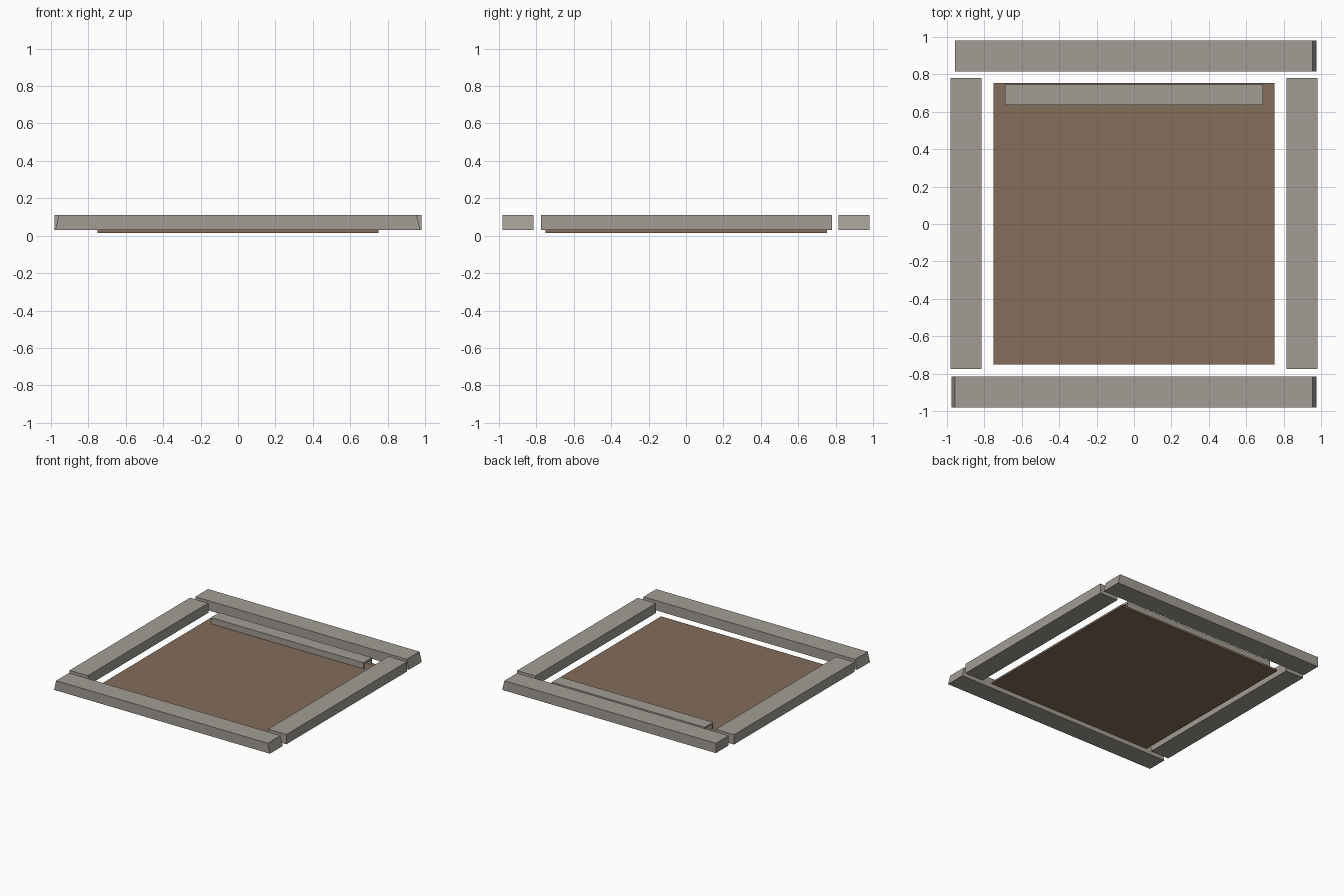
import bpy
import bmesh

cube = bpy.data.objects.get("Cube")
if cube:
    bpy.data.objects.remove(cube, do_unlink=True)


def material(name, colour):
    mat = bpy.data.materials.new(name)
    mat.use_nodes = True
    mat.diffuse_color = colour
    mat.node_tree.nodes["Principled BSDF"].inputs["Base Color"].default_value = colour
    return mat


stone = material("warm grey", (0.36, 0.34, 0.30, 1))
earth = material("brown", (0.227, 0.153, 0.105, 1))


def add_box(bm, low, high):
    """Add an axis-aligned box and return its vertices."""
    verts = bmesh.ops.create_cube(bm, size=1)["verts"]
    for v in verts:
        for i in range(3):
            v.co[i] = high[i] if v.co[i] > 0 else low[i]
    return verts


def finish(name, bm, mat):
    mesh = bpy.data.meshes.new(name)
    bm.to_mesh(mesh)
    bm.free()
    mesh.materials.append(mat)
    obj = bpy.data.objects.new(name, mesh)
    bpy.context.collection.objects.link(obj)
    return obj


BASE, TOP = 0.03, 0.11
OUTER, INNER = 0.98, 0.815

# Thin base panel
bm = bmesh.new()
add_box(bm, (-0.75, -0.75, 0.015), (0.75, 0.755, BASE))
finish("base_panel", bm, earth)

# Side planks
for name, side in (("left_plank", 1), ("right_plank", -1)):
    bm = bmesh.new()
    x0, x1 = sorted((side * INNER, side * OUTER))
    add_box(bm, (x0, -0.775, BASE), (x1, 0.78, TOP))
    finish(name, bm, stone)

# Front and back rails, with ends cut at a slight slant
for name, side in (("front_rail", -1), ("back_rail", 1)):
    bm = bmesh.new()
    y0, y1 = sorted((side * INNER, side * OUTER))
    for v in add_box(bm, (-0.957, y0, BASE), (0.955, y1, TOP)):
        slanted_end = v.co.x > 0 or side < 0
        if slanted_end and v.co.z < TOP - 0.01:
            v.co.x += 0.02 if v.co.x > 0 else -0.02
    finish(name, bm, stone)

# Hollow bar along the back of the panel, open at both ends
bm = bmesh.new()
add_box(bm, (-0.69, 0.635, 0.065), (0.69, 0.745, 0.08))
for y in (0.635, 0.73):
    add_box(bm, (-0.69, y, BASE), (0.69, y + 0.015, 0.065))
finish("back_bar", bm, stone)
